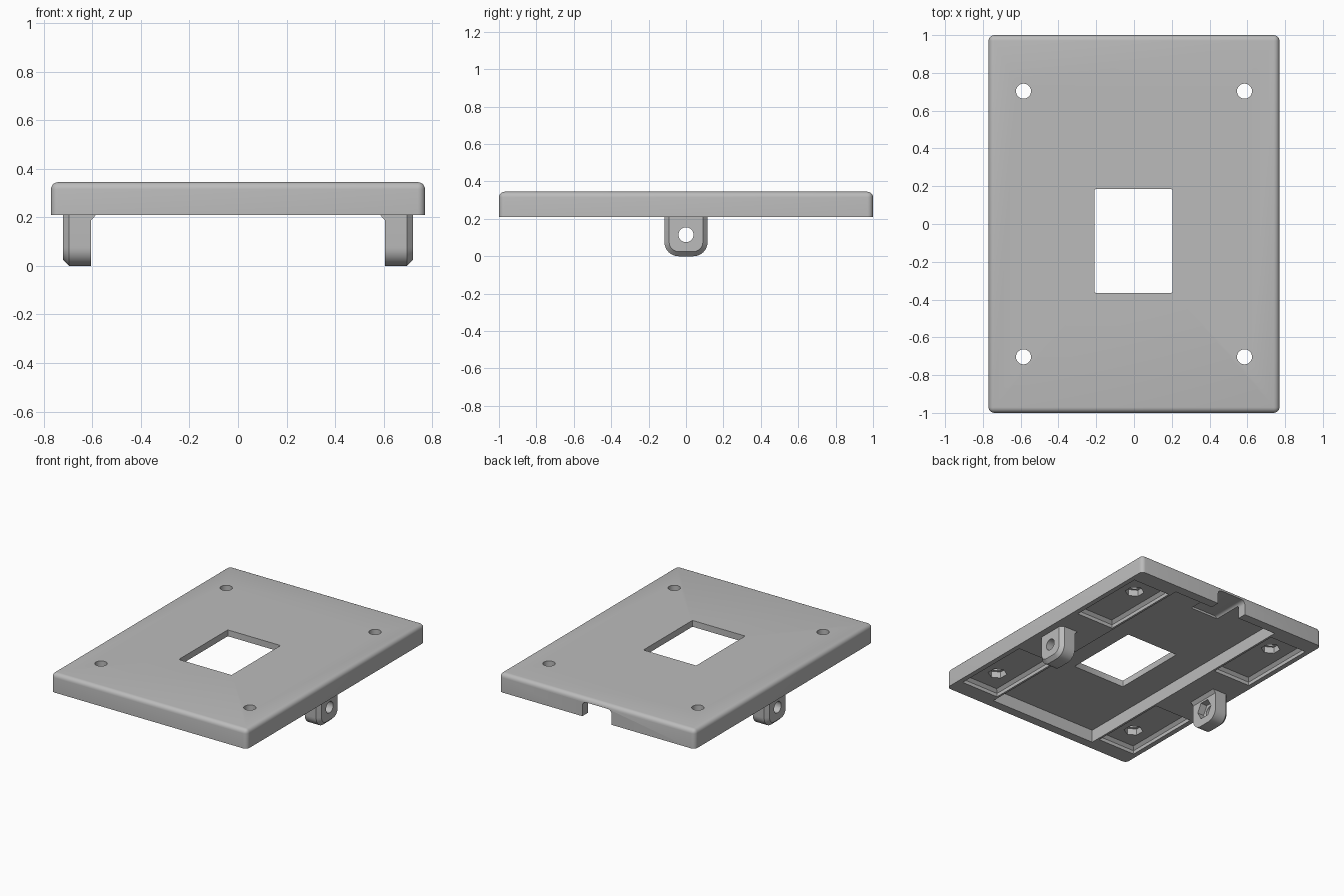
import bpy
import bmesh
from math import pi, sin, cos
from mathutils import Matrix, Vector

old = bpy.data.objects.get("Cube")
if old:
    bpy.data.objects.remove(old, do_unlink=True)

GREY = (0.5, 0.5, 0.5, 1.0)
grey = bpy.data.materials.new("light grey plastic")
grey.use_nodes = True
grey.diffuse_color = GREY
grey.node_tree.nodes["Principled BSDF"].inputs["Base Color"].default_value = GREY

BASE, TOP = 0.21, 0.345      # underside and top of the plate
HALF_X, HALF_Y = 0.77, 1.0
HOLE_R, NUT_R = 0.04, 0.063


def make_object(name, bm):
    bmesh.ops.recalc_face_normals(bm, faces=bm.faces)
    mesh = bpy.data.meshes.new(name)
    bm.to_mesh(mesh)
    bm.free()
    mesh.materials.append(grey)
    obj = bpy.data.objects.new(name, mesh)
    bpy.context.collection.objects.link(obj)
    return obj


def box(name, low, high, radius=0, pick=None, segments=1):
    """Box between two corners; edges chosen by pick(a, b) are bevelled."""
    low, high = Vector(low), Vector(high)
    bm = bmesh.new()
    bmesh.ops.create_cube(bm, size=1)
    bmesh.ops.scale(bm, vec=high - low, verts=bm.verts)
    bmesh.ops.translate(bm, vec=(low + high) / 2, verts=bm.verts)
    if radius:
        edges = [e for e in bm.edges if pick(e.verts[0].co, e.verts[1].co)]
        bmesh.ops.bevel(bm, geom=edges, offset=radius, segments=segments,
                        profile=0.5, affect='EDGES')
    return make_object(name, bm)


def rod(name, sides, radius, length, centre, axis='Z'):
    """Cylinder or hexagon prism along Z or X."""
    bm = bmesh.new()
    turn = Matrix.Rotation(pi / 2, 4, 'Y') if axis == 'X' else Matrix()
    bmesh.ops.create_cone(bm, cap_ends=True, segments=sides, radius1=radius,
                          radius2=radius, depth=length,
                          matrix=Matrix.Translation(centre) @ turn)
    return make_object(name, bm)


def cut(obj, cutters):
    """Subtract the cutters, bake the result and remove them."""
    for c in cutters:
        c.hide_render = True
        mod = obj.modifiers.new("cut", 'BOOLEAN')
        mod.operation = 'DIFFERENCE'
        mod.solver = 'EXACT'
        mod.object = c
    graph = bpy.context.evaluated_depsgraph_get()
    baked = bpy.data.meshes.new_from_object(obj.evaluated_get(graph))
    obj.modifiers.clear()
    obj.data = baked
    for c in cutters:
        bpy.data.objects.remove(c, do_unlink=True)


def extrude_x(name, outline, x0, x1, chamfer=0):
    """Prism of a (y, z) outline along x, with the rim at x1 chamfered."""
    bm = bmesh.new()
    bm.faces.new([bm.verts.new((x0, y, z)) for y, z in outline])
    grown = bmesh.ops.extrude_face_region(bm, geom=bm.faces[:])
    verts = [v for v in grown["geom"] if isinstance(v, bmesh.types.BMVert)]
    bmesh.ops.translate(bm, vec=(x1 - x0, 0, 0), verts=verts)
    if len(bm.faces) == len(outline) + 1:     # close the starting end
        bm.faces.new([v for v in bm.verts if v not in verts])
    if chamfer:
        rim = [e for e in bm.edges if all(abs(v.co.x - x1) < 1e-5 for v in e.verts)]
        bmesh.ops.bevel(bm, geom=rim, offset=chamfer, segments=1, affect='EDGES')
    return make_object(name, bm)


# Plate with rounded top rim and corners
def upright_or_top(a, b):
    return abs(a.z - b.z) > 0.01 or min(a.z, b.z) > TOP - 0.01


plate = box("cover_plate", (-HALF_X, -HALF_Y, BASE), (HALF_X, HALF_Y, TOP),
            0.03, upright_or_top, 5)


# Underside pocket, cable notch in the back wall, and window
def top_along_y(a, b):
    return min(a.z, b.z) > 0.3 and abs(a.y - b.y) > 0.1


cutters = [
    box("pocket_cutter", (-0.425, -0.935, 0.1), (0.425, 0.935, 0.3)),
    box("notch_cutter", (-0.115, 0.72, 0.1), (0.115, 1.1, 0.315), 0.03, top_along_y, 4),
    box("window_cutter", (-0.21, -0.365, 0.1), (0.205, 0.185, 0.5), 0.008,
        lambda a, b: abs(a.z - b.z) > 0.1, 2),
]

# Corner recesses, each with a nut trap and a screw hole
RECESS_Z = 0.255
for sx in (-1, 1):
    for sy in (-1, 1):
        xs = sorted((sx * 0.44, sx * 0.735))
        ys = sorted((sy * 0.3, sy * 0.88))
        cutters.append(box("recess_cutter", (xs[0], ys[0], 0.1), (xs[1], ys[1], RECESS_Z),
                           0.02, lambda a, b: min(a.z, b.z) > RECESS_Z - 0.01))
        spot = (sx * 0.585, sy * 0.703, 0.25)
        cutters.append(rod("nut_cutter", 6, NUT_R, 0.1, spot))
        cutters.append(rod("screw_cutter", 32, HOLE_R, 0.4, spot))
cut(plate, cutters)

# Side lugs: rounded bottom, chamfered outer rim, cross hole and inner nut trap
W, R, LUG_TOP = 0.115, 0.075, 0.24
arc = [(R * sin(i * pi / 16), R * cos(i * pi / 16)) for i in range(9)]
right_half = [(W - R + s, R - c) for s, c in arc]
outline = right_half + [(W, LUG_TOP), (-W, LUG_TOP)]
outline += [(-y, z) for y, z in reversed(right_half)]

parts = [plate]
for side, s in (("left", 1), ("right", -1)):
    lug = extrude_x(side + "_lug", outline, s * 0.605, s * 0.72, 0.025)
    cut(lug, [rod("pin_cutter", 32, HOLE_R, 0.4, (s * 0.66, 0, 0.115), 'X'),
              rod("lug_nut_cutter", 6, 0.068, 0.1, (s * 0.605, 0, 0.115), 'X')])
    # Small sloped brace where the lug meets the plate
    bm = bmesh.new()
    ends = []
    for y in (-W, W):
        ends.append([bm.verts.new((s * x, y, z)) for x, z in
                     ((0.58, BASE + 0.005), (0.606, 0.187), (0.606, BASE + 0.005))])
        bm.faces.new(ends[-1])
    for i in range(3):
        j = (i + 1) % 3
        bm.faces.new((ends[0][i], ends[0][j], ends[1][j], ends[1][i]))
    parts += [lug, make_object(side + "_lug_brace", bm)]

# Smooth rounds, crisp corners
bpy.ops.object.select_all(action='DESELECT')
for obj in parts:
    obj.select_set(True)
bpy.context.view_layer.objects.active = plate
bpy.ops.object.shade_smooth_by_angle(angle=pi / 6)
